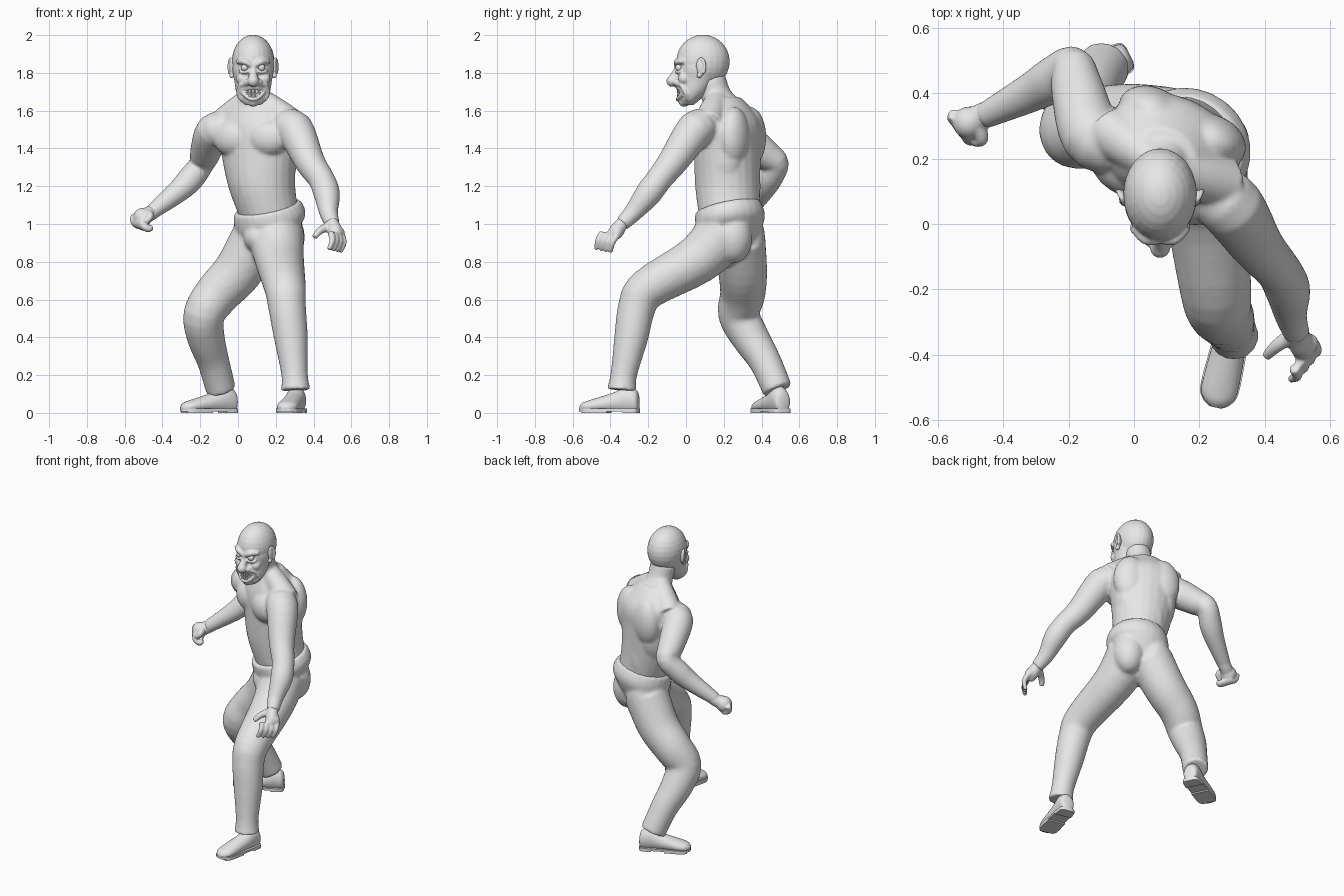
import bpy, bmesh
from math import cos, sin, pi, radians
from mathutils import Matrix, Vector

if "Cube" in bpy.data.objects:
    bpy.data.objects.remove(bpy.data.objects["Cube"])

colour = (0.8, 0.8, 0.8, 1)
grey = bpy.data.materials.new("plain grey")
grey.use_nodes = True
grey.diffuse_color = colour
grey.node_tree.nodes["Principled BSDF"].inputs["Base Color"].default_value = colour

LEVEL = Matrix.Identity(3)
YAW = Matrix.Rotation(radians(-25), 3, 'Z')      # twist of the trunk
TILT = Matrix.Rotation(-.2, 3, 'Y') @ Matrix.Rotation(.2, 3, 'X') @ YAW
UPRIGHT = Matrix.Rotation(pi / 2, 3, 'X')        # rings standing across the shoe
SIDES = (-1, 1)


def smooth_path(stations, steps=4):
    """Catmull-Rom through the stations, radii included."""
    points = [Vector(station) for station in stations]
    extended = [points[0]] + points + [points[-1]]
    path = []
    for before, start, end, after in zip(extended, extended[1:], extended[2:], extended[3:]):
        tangent_in, tangent_out = (end - before) / 2, (after - start) / 2
        for step in range(steps):
            t = step / steps
            ease = t * t * (3 - 2 * t)
            path.append(start.lerp(end, ease) + tangent_in * t * (1 - t) ** 2
                        - tangent_out * t * t * (1 - t))
    return path + [points[-1]]


def loft(bm, stations, frame=None, sides=24):
    """Stations are x, y, z, radius (, second radius); rings follow the path unless a frame is set."""
    path = smooth_path([s if len(s) == 5 else (*s, s[3]) for s in stations])
    centres = [Vector(p[:3]) for p in path]
    turn, last, rings = frame, None, []
    for i, (centre, point) in enumerate(zip(centres, path)):
        if frame is None:
            along = (centres[min(i + 1, len(path) - 1)] - centres[max(i - 1, 0)]).normalized()
            if last is None:
                turn = along.to_track_quat('Z', 'Y').to_matrix()
            else:
                turn = last.rotation_difference(along).to_matrix() @ turn
            last = along
        wide, deep = point[3], point[4]
        angles = [k * 2 * pi / sides for k in range(sides)]
        rings.append([bm.verts.new(centre + turn @ Vector((wide * cos(a), deep * sin(a), 0))) for a in angles])
    for lower, upper in zip(rings, rings[1:]):
        for k in range(sides):
            following = (k + 1) % sides
            bm.faces.new((lower[k], lower[following], upper[following], upper[k]))
    bm.faces.new(rings[0])
    bm.faces.new(rings[-1])


def ellipsoid(bm, centre, radii, turn=LEVEL):
    matrix = Matrix.Translation(centre) @ turn.to_4x4() @ Matrix.Diagonal((*radii, 1))
    bmesh.ops.create_uvsphere(bm, u_segments=24, v_segments=14, radius=1, matrix=matrix)


def ball(bm, centre, radius):
    ellipsoid(bm, centre, (radius, radius, radius))


def fingers(bm, joints, spread):
    for i in range(4):
        loft(bm, [Vector(joint) + i * Vector(spread) for joint in joints], sides=10)


def finish(bm, name, voxel=0, soften=4, place=Matrix.Identity(4)):
    """Make the object; a voxel size fuses its pieces into one smooth skin."""
    bmesh.ops.recalc_face_normals(bm, faces=bm.faces)
    bm.transform(place)
    mesh = bpy.data.meshes.new(name)
    bm.to_mesh(mesh)
    bm.free()
    mesh.materials.append(grey)
    part = bpy.data.objects.new(name, mesh)
    bpy.context.collection.objects.link(part)
    if voxel:
        blend = part.modifiers.new("blend", 'REMESH')
        blend.mode, blend.voxel_size, blend.use_smooth_shade = 'VOXEL', voxel, True
        relax = part.modifiers.new("soften", 'SMOOTH')
        relax.factor, relax.iterations = .5, soften
    else:
        bpy.ops.object.select_all(action='DESELECT')
        part.select_set(True)
        bpy.context.view_layer.objects.active = part
        bpy.ops.object.shade_smooth_by_angle(angle=radians(40))


def trunk(side, front, z):
    """Point relative to the twisted chest."""
    return Vector((.11, .215, z)) + YAW @ Vector((side, -front, 0))


# Trousers: pelvis, seat and both legs
bm = bmesh.new()
loft(bm, [(.14, .27, .85, .08, .09), (.17, .24, 1, .19, .18), (.155, .22, 1.09, .18, .176)], TILT)
for side in SIDES:
    ellipsoid(bm, Vector((.16, .24, .93)) + YAW @ Vector((.08 * side, .05, 0)), (.1, .1, .14), YAW)
ball(bm, (.11, .14, .93), .08)
loft(bm, [(.2, .2, .95, .15), (.22, .06, .81, .13), (.25, -.2, .66, .11), (.26, -.26, .56, .1),
          (.28, -.29, .4, .09), (.3, -.33, .2, .07), (.305, -.34, .12, .08)])
loft(bm, [(.1, .28, .92, .14), (0, .3, .75, .13), (-.11, .3, .63, .12), (-.18, .28, .52, .11),
          (-.17, .34, .4, .1), (-.13, .42, .27, .085), (-.09, .485, .12, .08)])
finish(bm, "trousers", voxel=.01, soften=10)

# Upper body: trunk, neck, muscles and arms
bm = bmesh.new()
loft(bm, [(.17, .23, 1.03, .16, .16), (.125, .22, 1.2, .18, .17), (.11, .22, 1.4, .21, .17),
          (.11, .22, 1.5, .22, .17), (.1, .22, 1.57, .2, .15), (.09, .2, 1.67, .1, .09)], YAW)
loft(bm, [(.09, .2, 1.6, .1), (.085, .16, 1.68, .08), (.08, .13, 1.77, .08)])
for side in SIDES:
    ellipsoid(bm, trunk(.095 * side, .1, 1.455), (.12, .08, .1), YAW)       # chest
    ellipsoid(bm, trunk(.1 * side, -.09, 1.46), (.11, .08, .16), YAW)       # shoulder blade
    ellipsoid(bm, trunk(.12 * side, -.02, 1.36), (.08, .12, .18), YAW)      # flank
    ellipsoid(bm, trunk(.05 * side, -.12, 1.2), (.05, .05, .16), YAW)       # lower back
    nape, shoulder = Vector((.085, .175, 1.69)), trunk(.2 * side, .015, 1.53)
    loft(bm, [(*nape, .05), (*nape.lerp(shoulder, .5), .07), (*shoulder, .08)])
# left arm
loft(bm, [(.24, .1, 1.5, .09), (.3, .05, 1.5, .1), (.38, -.07, 1.33, .08), (.44, -.14, 1.24, .07),
          (.47, -.2, 1.16, .07), (.48, -.28, 1.06, .05), (.5, -.34, 1, .04)])
# right arm
loft(bm, [(-.05, .24, 1.5, .09), (-.13, .27, 1.49, .095), (-.175, .42, 1.37, .08), (-.19, .48, 1.32, .065),
          (-.25, .44, 1.24, .07), (-.32, .4, 1.17, .06), (-.46, .33, 1.06, .04)])
finish(bm, "upper_body", voxel=.008, soften=12)

# Left hand, open
bm = bmesh.new()
loft(bm, [(.485, -.3, 1.04, .04), (.5, -.34, 1, .035), (.515, -.37, .96, .04), (.52, -.4, .93, .03)])
ball(bm, (.535, -.365, .955), .03)
fingers(bm, [(.55, -.365, .94, .018), (.56, -.39, .9, .016), (.54, -.4, .85, .012)], (-.02, -.025, .005, 0))
loft(bm, [(.485, -.34, .99, .025), (.435, -.375, .965, .02), (.405, -.405, .93, .015)])
finish(bm, "left_hand", voxel=.006)

# Right hand, closed fist
bm = bmesh.new()
loft(bm, [(-.43, .345, 1.08, .04), (-.465, .33, 1.055, .04), (-.5, .31, 1.04, .045)])
ball(bm, (-.505, .31, 1.035), .05)
fingers(bm, [(-.55, .335, 1.045, .02), (-.55, .32, 1.01, .02), (-.52, .32, .99, .02), (-.5, .33, 1, .015)],
        (.015, -.02, -.005, 0))
loft(bm, [(-.475, .3, 1.06, .02), (-.465, .26, 1.04, .02), (-.49, .25, 1.01, .015)])
finish(bm, "right_hand", voxel=.006)

# Head, measured from the mouth on its own mid-plane
HEAD = Matrix.Translation((.08, 0, 1.7))
bm = bmesh.new()
ellipsoid(bm, (0, .09, .16), (.113, .142, .142))
loft(bm, [(0, .01, -.07, .04, .03), (0, .02, -.045, .07, .05), (0, .04, 0, .09, .08),
          (0, .06, .06, .1, .1), (0, .07, .13, .11, .115), (0, .09, .2, .1, .12)], LEVEL)
loft(bm, [(0, -.04, .15, .016), (0, -.05, .11, .018), (0, -.07, .06, .03)])             # nose
ball(bm, (0, -.073, .057), .031)
ball(bm, (0, -.01, -.05), .03)                                                          # chin
for side in SIDES:
    ball(bm, (.03 * side, -.05, .05), .02)                                              # nostril
    ball(bm, (.06 * side, -.01, .07), .032)                                             # cheek
    loft(bm, [(.01 * side, -.05, .14, .014), (.045 * side, -.046, .16, .017), (.085 * side, -.01, .16, .012)])
    loft(bm, [(.02 * side, -.046, .115, .008), (.045 * side, -.048, .103, .009), (.075 * side, -.025, .11, .008)])
    loft(bm, [(.03 * side, -.05, .04, .01), (.066 * side, -.025, .035, .012),
              (.078 * side, 0, -.01, .012), (.06 * side, .005, -.045, .01)])            # mouth fold
for bend in (.012, -.05):                                                               # lips
    arc = [(i / 2, .033 * i) for i in range(-2, 3)]
    loft(bm, [(x, 8 * x * x - .045, .01 + bend * (1 - t * t), .01) for t, x in arc])
finish(bm, "head", voxel=.006, place=HEAD)

bm = bmesh.new()
for side in SIDES:
    ball(bm, (.044 * side, -.036, .128), .02)
finish(bm, "eyes", place=HEAD)

# Ears: a thin shell with a lobe and a raised rim
bm = bmesh.new()
for side in SIDES:
    ellipsoid(bm, (.112 * side, .08, .13), (.014, .024, .046))
    ball(bm, (.112 * side, .07, .085), .014)
    turns = [.8 * k for k in range(6)]
    loft(bm, [((.118 - .01 * cos(a)) * side, .08 - .02 * cos(a), .13 + .045 * sin(a), .008) for a in turns])
finish(bm, "ears", voxel=.005, place=HEAD)

# Bared teeth: two curved rows
bm = bmesh.new()
for z in (.004, -.02):
    for i in range(-3, 4):
        x = .016 * i
        spot = Matrix.Translation((x, 10 * x * x - .038, z)) @ Matrix.Rotation(.2 * i, 4, 'Z')
        bmesh.ops.create_cube(bm, size=1, matrix=spot @ Matrix.Diagonal((.014, .02, .022, 1)))
bmesh.ops.bevel(bm, geom=bm.edges[:], offset=.002, segments=1, affect='EDGES')
finish(bm, "teeth", place=HEAD)

# Shoes: lofted upper, flat sole and heel block
UPPER = [(0, .062, .05, .02, .03), (0, .05, .06, .043, .06), (0, 0, .07, .05, .075), (0, -.07, .055, .052, .055),
         (0, -.2, .035, .056, .034), (0, -.24, .03, .04, .025), (0, -.258, .025, .015, .013)]


def slab(bm, half, low, high):
    """Flat plate from one half of its outline."""
    outline = half + [(-x, y) for x, y in reversed(half)]
    face = bm.faces.new([bm.verts.new((x, y, low)) for x, y in outline])
    for item in bmesh.ops.extrude_face_region(bm, geom=[face])["geom"]:
        if isinstance(item, bmesh.types.BMVert):
            item.co.z = high


for name, spot, angle in (("left", (.307, -.31, 0), -13), ("right", (-.068, .49, 0), -64)):
    place = Matrix.Translation(spot) @ Matrix.Rotation(radians(angle), 4, 'Z')
    bm = bmesh.new()
    loft(bm, UPPER, UPRIGHT)
    for vert in bm.verts:
        vert.co.z = max(vert.co.z, .016)
    finish(bm, name + "_shoe", place=place)

    edge = [(point[3] + .004, point[1]) for point in smooth_path(UPPER)]
    bm = bmesh.new()
    slab(bm, edge, .008, .022)
    slab(bm, [(x, y) for x, y in edge if y > -.03], 0, .02)
    slab(bm, [(x, y) for x, y in edge if -.24 < y < -.1], 0, .012)
    finish(bm, name + "_sole", place=place)
